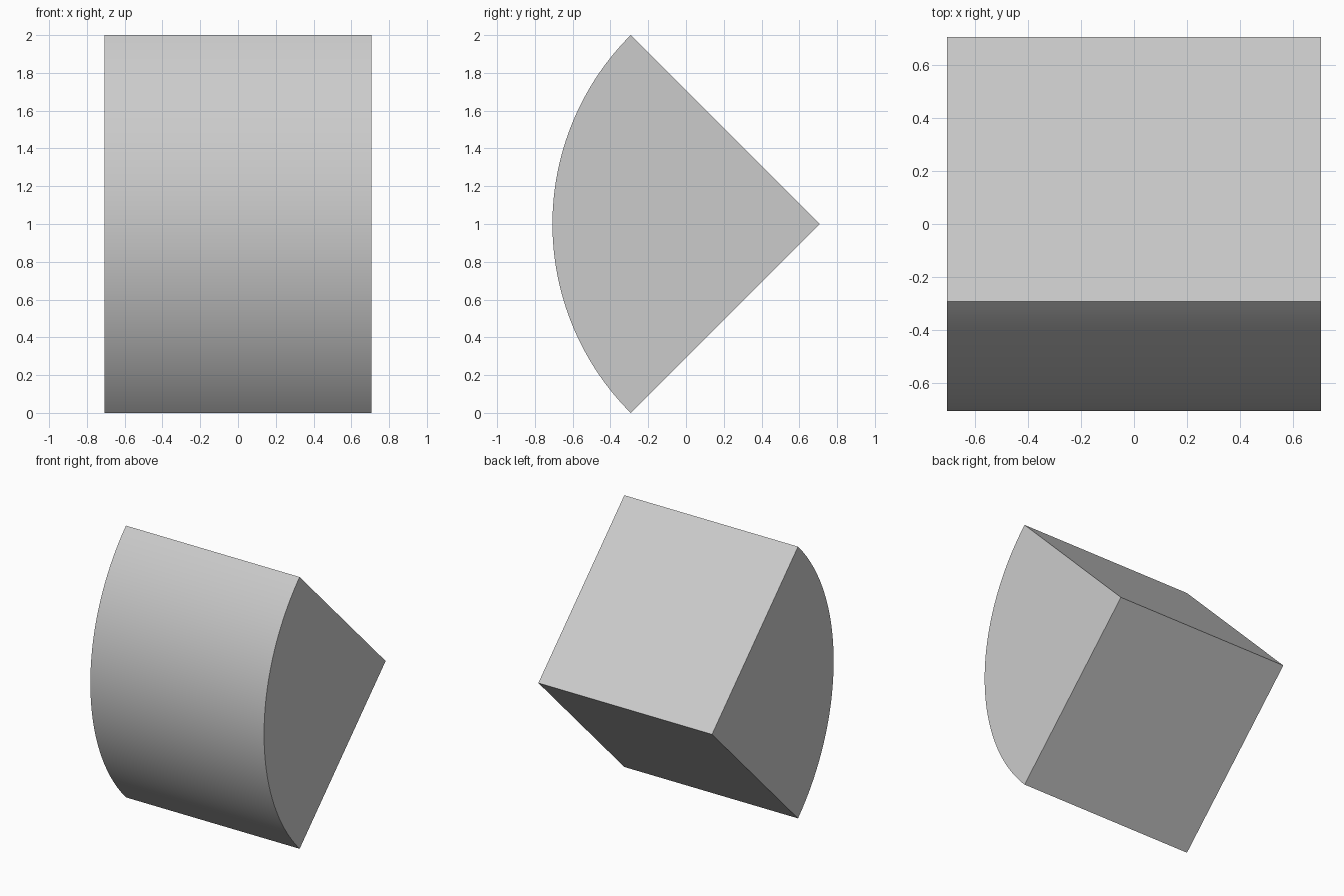
import bpy, bmesh, math

if "Cube" in bpy.data.objects:
    bpy.data.objects.remove(bpy.data.objects["Cube"])

RADIUS = math.sqrt(2)
HALF = RADIUS / 2      # half the width and half the depth
STEPS = 64

# Quarter-disc profile in the YZ plane: apex at the back, arc bulging to the front
profile = [(HALF, 1.0)]
for i in range(STEPS + 1):
    a = math.radians(135 + 90 * i / STEPS)
    profile.append((HALF + RADIUS * math.cos(a), 1 + RADIUS * math.sin(a)))

# Extrude the profile along X
bm = bmesh.new()
face = bm.faces.new([bm.verts.new((-HALF, y, z)) for y, z in profile])
result = bmesh.ops.extrude_face_region(bm, geom=[face], use_keep_orig=True)
moved = [v for v in result["geom"] if isinstance(v, bmesh.types.BMVert)]
bmesh.ops.translate(bm, verts=moved, vec=(2 * HALF, 0, 0))
bmesh.ops.recalc_face_normals(bm, faces=bm.faces)

mesh = bpy.data.meshes.new("quarter_cylinder")
bm.to_mesh(mesh)
bm.free()
wedge = bpy.data.objects.new("quarter_cylinder", mesh)
bpy.context.collection.objects.link(wedge)

# Smooth the arc, keep the other edges sharp
bpy.context.view_layer.objects.active = wedge
wedge.select_set(True)
bpy.ops.object.shade_smooth_by_angle(angle=math.radians(30))
